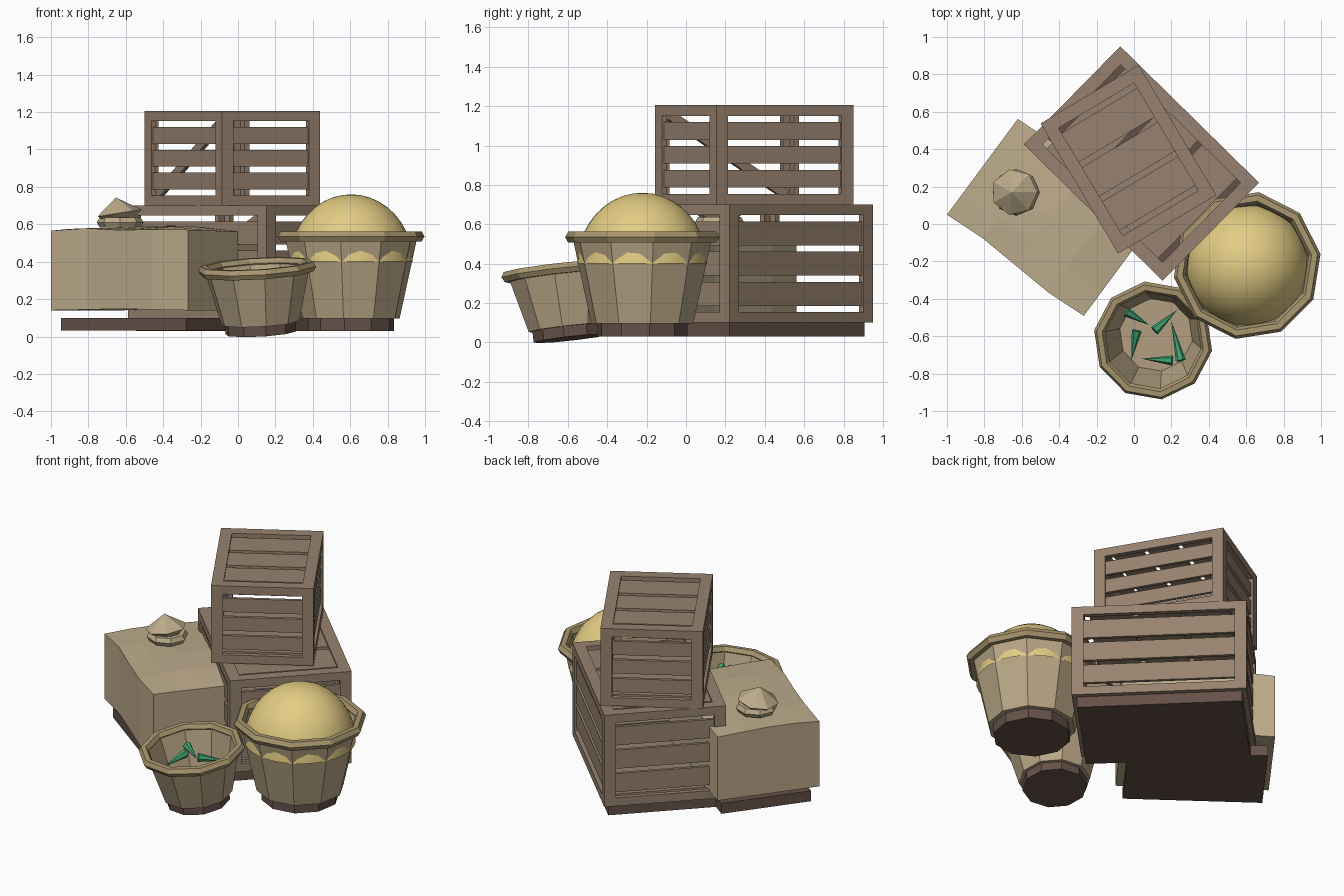
import bpy, bmesh, math
from mathutils import Matrix, Vector

if "Cube" in bpy.data.objects:
    bpy.data.objects.remove(bpy.data.objects["Cube"])


def mat(name, rgb):
    m = bpy.data.materials.new(name)
    m.diffuse_color = (*rgb, 1)
    m.use_nodes = True
    m.node_tree.nodes["Principled BSDF"].inputs["Base Color"].default_value = m.diffuse_color
    return m


WOOD = mat("wood", (0.31, 0.225, 0.16))
DARK = mat("dark_wood", (0.13, 0.083, 0.065))
CLOTH = mat("cloth", (0.51, 0.41, 0.26))
STRAW = mat("straw", (0.48, 0.38, 0.235))
RIM = mat("rim_straw", (0.40, 0.31, 0.16))
GRAIN = mat("grain", (0.77, 0.61, 0.23))
GREEN = mat("green", (0.05, 0.36, 0.16))


def finish(bm, name, material, matrix=Matrix()):
    bmesh.ops.recalc_face_normals(bm, faces=bm.faces)
    me = bpy.data.meshes.new(name)
    bm.to_mesh(me)
    bm.free()
    me.materials.append(material)
    ob = bpy.data.objects.new(name, me)
    ob.matrix_world = matrix
    bpy.context.collection.objects.link(ob)
    return ob


def place(x, y, z=0, deg=0):
    return Matrix.Translation((x, y, z)) @ Matrix.Rotation(math.radians(deg), 4, 'Z')


def box(bm, c, s, rot=Matrix()):
    m = Matrix.Translation(c) @ rot @ Matrix.Diagonal((*s, 1))
    bmesh.ops.create_cube(bm, size=1, matrix=m)


def lathe(name, material, profile, n, matrix, close=False):
    """Revolve (radius, z) points about z with n flat sides."""
    bm = bmesh.new()
    rings = []
    for r, z in profile:
        if r == 0:
            rings.append([bm.verts.new((0, 0, z))] * n)
        else:
            rings.append([bm.verts.new((r * math.cos(math.tau * i / n),
                                        r * math.sin(math.tau * i / n), z)) for i in range(n)])
    pairs = list(zip(rings, rings[1:]))
    if close:
        pairs.append((rings[-1], rings[0]))
    for a, b in pairs:
        for i in range(n):
            j = (i + 1) % n
            quad = list(dict.fromkeys((a[i], a[j], b[j], b[i])))
            bm.faces.new(quad)
    return finish(bm, name, material, matrix)


def torus(name, material, R, r, z, n, m, matrix):
    prof = [(R + r * math.cos(math.tau * k / m), z + r * math.sin(math.tau * k / m)) for k in range(m)]
    return lathe(name, material, prof, n, matrix, close=True)


# Slatted crates: frame edges, recessed slats and one inner brace
def crate(name, L, W, H, matrix, gap=0.032, p=0.07, t=0.03, bottom=True):
    bm = bmesh.new()
    for sx in (-1, 1):
        for sy in (-1, 1):
            x, y = sx * L / 2, sy * W / 2
            # corner post as two boards
            box(bm, (x - sx * p / 2, y - sy * t / 2, H / 2), (p, t, H))
            box(bm, (x - sx * t / 2, y - sy * (t + p) / 2, H / 2), (t, p - t, H))
    for z in (p / 2 - 0.008, H - p / 2 + 0.008):
        for s in (-1, 1):
            box(bm, (0, s * (W / 2 - t / 2), z), (L - 2 * p, t, p - 0.016))
            box(bm, (s * (L / 2 - t / 2), 0, z), (t, W - 2 * p, p - 0.016))

    def spread(length):
        w = (length - 4 * gap) / 3
        return [(-length / 2 + gap + w / 2 + i * (w + gap), w) for i in range(3)]

    for c, w in spread(H - 2 * p + 0.032):
        for s in (-1, 1):
            box(bm, (0, s * (W / 2 - t / 2 - 0.006), H / 2 + c), (L - p, t - 0.01, w))
            box(bm, (s * (L / 2 - t / 2 - 0.006), 0, H / 2 + c), (t - 0.01, W - p, w))
    # slatted lid and floor
    for z, s in ((H - t / 2, -1), (t / 2, 1)):
        for k in (-1, 1):
            box(bm, (k * (L / 2 - p / 2), 0, z), (p, W, t))
            box(bm, (0, k * (W / 2 - p / 2), z), (L - 2 * p, p, t))
        for c, w in spread(L - 2 * p):
            box(bm, (c, 0, z + s * 0.006), (w, W - p, t - 0.01))
    # diagonal brace behind the front side
    a = math.atan2(H - p, L - p)
    box(bm, (0, -W / 2 + t + 0.012, H / 2), (math.hypot(H - p, L - p) - 0.06, 0.025, 0.05),
        Matrix.Rotation(-a, 4, 'Y'))
    return finish(bm, name, WOOD, matrix)


crate("lower_crate", 1.04, 0.735, 0.60, place(0.04, 0.323, 0.10, -44.5))
crate("upper_crate", 0.81, 0.61, 0.505, place(-0.03, 0.346, 0.70, -59.2))

# Dark plinths under crate and sack
for nm, s, m in (("crate_plinth", (0.98, 0.675, 0.07), place(0.04, 0.323, 0.065, -44.5)),
                 ("sack_plinth", (0.83, 0.56, 0.068), place(-0.445, 0.035, 0.065, -36.5))):
    bm = bmesh.new()
    box(bm, (0, 0, 0), s)
    finish(bm, nm, DARK, m)

# Cloth sack: subdivided block with a slightly swollen top
bm = bmesh.new()
bmesh.ops.create_cube(bm, size=1)
bmesh.ops.subdivide_edges(bm, edges=bm.edges[:], cuts=3, use_grid_fill=True)
for v in bm.verts:
    u, w = v.co.x * 2, v.co.y * 2
    top = v.co.z + 0.5
    swell = 0.035 * (1 - u * u * 0.6) * (1 - w * w * 0.4) + 0.008 * math.sin(4 * u + 2 * w)
    v.co = (u * 0.455, w * 0.318 - 0.012 * math.sin(3.14 * u) * (abs(w) > 0.99),
            0.14 + 0.008 * (1 - abs(u)) * (1 - top) + top * (0.415 + swell))
finish(bm, "sack", CLOTH, place(-0.445, 0.035, 0, -36.5))

# Sack tie and gathered top
tie = place(-0.63, 0.17)
torus("sack_tie", CLOTH, 0.095, 0.03, 0.61, 8, 6, tie)
lean = Matrix.Translation((-0.63, 0.17, 0.60)) @ Matrix.Rotation(math.radians(-9), 4, 'Y')
lathe("sack_gather", CLOTH, [(0, -0.05), (0.08, -0.05), (0.075, 0.02), (0.125, 0.06), (0, 0.145)], 7, lean)


# Baskets
def basket(name, m, base, body, rim, n=10):
    (br, z0, z1), (r0, r1, z2), (rr, rt, rz) = base, body, rim
    lathe(name + "_foot", DARK, [(0, z0), (br, z0), (br, z1), (0, z1)], n, m)
    lathe(name + "_body", STRAW, [(0, z1 - 0.005), (r0, z1 - 0.005), (r1, z2), (r1 - 0.02, z2),
                                  (r0 - 0.015, z1 + 0.01), (0, z1 + 0.01)], n, m)
    torus(name + "_rim", RIM, rr, rt, rz, n, 6, m)


big = place(0.605, -0.222, 0, 9)
basket("large_basket", big, (0.232, 0.03, 0.10), (0.262, 0.358, 0.53), (0.365, 0.032, 0.535))
dome = [(0.33 * math.cos(math.pi / 2 * k / 10) if k < 10 else 0,
         0.40 + 0.36 * math.sin(math.pi / 2 * k / 10)) for k in range(11)]
pile = lathe("grain_pile", GRAIN, dome, 32, big)
for f in pile.data.polygons:
    f.use_smooth = True

small = Matrix.Translation((0.122, -0.585, 0.02)) @ Vector((-0.02, -0.038, 0.345)).to_track_quat('Z', 'Y').to_matrix().to_4x4()
small = small @ Matrix.Rotation(math.radians(18), 4, 'Z')
basket("small_basket", small, (0.192, 0.0, 0.06), (0.212, 0.285, 0.345), (0.29, 0.03, 0.345))

# Green shoots lying in the small basket (thick end, tip)
shoots = [((-0.04, -0.47), (0.08, -0.54)), ((0.11, -0.57), (0.23, -0.46)),
          ((0.015, -0.57), (-0.015, -0.73)), ((0.205, -0.73), (0.04, -0.72)),
          ((0.25, -0.73), (0.20, -0.52))]
for i, (a, b) in enumerate(shoots):
    a, b = Vector((*a, 0.29)), Vector((*b, 0.26))
    d = b - a
    q = d.to_track_quat('Z', 'Y').to_matrix().to_4x4()
    lathe(f"green_shoot_{i + 1}", GREEN, [(0, 0), (0.027, 0), (0, d.length)], 6, Matrix.Translation(a) @ q)
